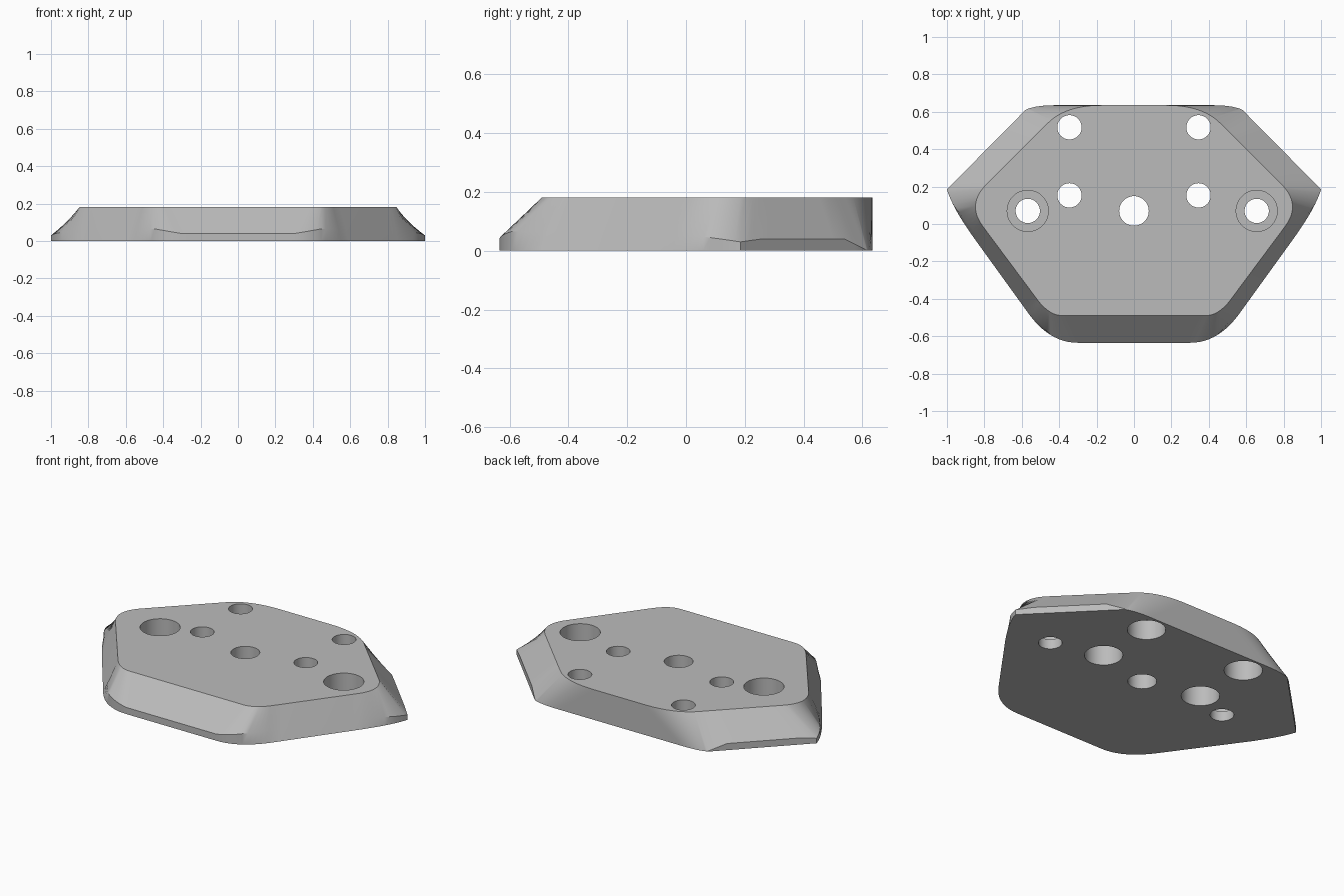
import bpy, bmesh, math
from mathutils import Vector

cube = bpy.data.objects.get("Cube")
if cube:
    bpy.data.objects.remove(cube, do_unlink=True)

HEIGHT = 0.182
STEPS = 12

grey = bpy.data.materials.new("plain_grey")
grey.use_nodes = True
colour = (0.5, 0.5, 0.5, 1)
grey.diffuse_color = colour
grey.node_tree.nodes["Principled BSDF"].inputs["Base Color"].default_value = colour


def bezier(points, t):
    """Point on a line (2 controls) or quadratic arc (3 controls)."""
    pts = [Vector(p) for p in points]
    while len(pts) > 1:
        pts = [a.lerp(b, t) for a, b in zip(pts, pts[1:])]
    return pts[0]


def mix(a, b, t):
    return a + (b - a) * t


# Half outline from front centre to back centre:
# bottom controls, top controls, rim height at t, rim inset at t
SLOPE_Z = 0.065
SLOPE_F = SLOPE_Z / HEIGHT
sections = [
    # front edge
    ([(0, -.635), (.3, -.635)], [(0, -.49), (.38, -.49)],
     lambda t: .04, lambda t: 0),
    # front corner, where the upright rim rises and fades out
    ([(.3, -.635), (.455, -.635), (.57, -.47)], [(.38, -.49), (.455, -.49), (.52, -.4)],
     lambda t: mix(.04, SLOPE_Z, min(1, 2 * t)), lambda t: SLOPE_F * max(0, 2 * t - 1)),
    # sloping side
    ([(.57, -.47), (.83, -.11)], [(.52, -.4), (.81, -.01)],
     lambda t: SLOPE_Z, lambda t: SLOPE_F),
    # side corner
    ([(.83, -.11), (.97, .08), (1, .185)], [(.81, -.01), (.89, .1), (.8, .2)],
     lambda t: mix(SLOPE_Z, .03, t), lambda t: SLOPE_F * max(0, 1 - 1.6 * t)),
    # rear diagonal
    ([(1, .185), (.58, .61)], [(.8, .2), (.46, .54)],
     lambda t: .04 - .01 * max(0, 1 - 6 * t) - .035 * max(0, 6 * t - 5), lambda t: 0),
    # rear corner
    ([(.58, .61), (.53, .635), (.42, .635)], [(.46, .54), (.365, .635), (.17, .635)],
     lambda t: .005, lambda t: .005 / HEIGHT * t),
    # rear edge
    ([(.42, .635), (0, .635)], [(.17, .635), (0, .635)],
     lambda t: .005, lambda t: .005 / HEIGHT),
]

# Rows of (bottom, rim, top) points for one half, then mirrored
rows = []
for low, high, rim_z, rim_f in sections:
    for i in range(STEPS):
        t = i / STEPS
        b, h = bezier(low, t), bezier(high, t)
        m = b.lerp(h, rim_f(t))
        rows.append([(b.x, b.y, 0), (m.x, m.y, rim_z(t)), (h.x, h.y, HEIGHT)])
rows.append([(0, .635, 0), (0, .635, .005), (0, .635, HEIGHT)])
rows += [[(-x, y, z) for x, y, z in row] for row in reversed(rows[1:-1])]

bm = bmesh.new()
grid = [[bm.verts.new(p) for p in row] for row in rows]
for a, b in zip(grid, grid[1:] + grid[:1]):
    for k in range(2):
        bm.faces.new((a[k], b[k], b[k + 1], a[k + 1]))
bm.faces.new([row[0] for row in reversed(grid)])
bm.faces.new([row[2] for row in grid])
bmesh.ops.recalc_face_normals(bm, faces=bm.faces)
mesh = bpy.data.meshes.new("mounting_plate")
bm.to_mesh(mesh)
bm.free()
plate = bpy.data.objects.new("mounting_plate", mesh)
bpy.context.collection.objects.link(plate)
mesh.materials.append(grey)


def drill(x, y, radius, z0=-.1, z1=.3):
    """Cut a round hole through the plate between two heights."""
    bpy.ops.mesh.primitive_cylinder_add(vertices=48, radius=radius, depth=z1 - z0,
                                        location=(x, y, (z0 + z1) / 2))
    cutter = bpy.context.object
    cutter.name = "hole_cutter"
    cutter.hide_render = True
    cutter.data.materials.append(grey)
    mod = plate.modifiers.new("hole", "BOOLEAN")
    mod.operation, mod.solver, mod.object = "DIFFERENCE", "EXACT", cutter
    bpy.context.view_layer.objects.active = plate
    bpy.ops.object.modifier_apply(modifier=mod.name)
    bpy.data.objects.remove(cutter, do_unlink=True)


# Centre hole
drill(0, .07, .079)
# Four bolt holes, widened from below
for x in (-.345, .345):
    for y in (.153, .517):
        drill(x, y, .065)
        drill(x, y, .105, z1=.12)
# Two side holes, widened from above
for x in (-.568, .656):
    drill(x, .07, .065)
    drill(x, .07, .11, z0=.06)

bpy.ops.object.select_all(action="DESELECT")
plate.select_set(True)
bpy.context.view_layer.objects.active = plate
bpy.ops.object.shade_smooth_by_angle(angle=math.radians(28))
